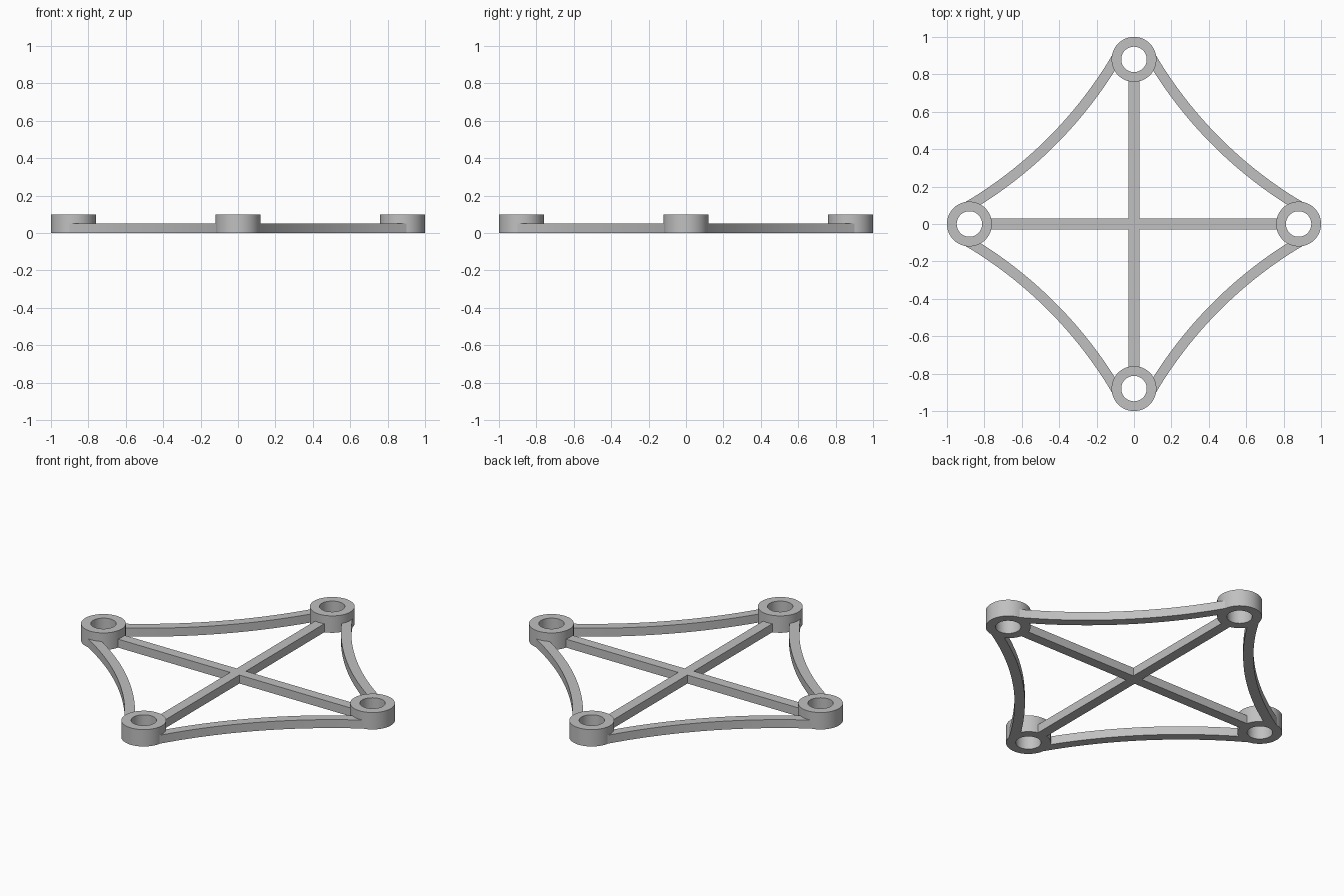
import bpy, bmesh, math

cube = bpy.data.objects.get("Cube")
if cube:
    bpy.data.objects.remove(cube, do_unlink=True)

RING_R, HOLE_R, RING_POS = 0.12, 0.068, 0.88
RING_H, BAR_H, BAR_HALF = 0.10, 0.05, 0.03
ARC_CENTRE, ARC_R, ARC_W = 2.044, 2.24, 0.055

grey = bpy.data.materials.new("plain grey")
grey.use_nodes = True
colour = (0.53, 0.53, 0.53, 1)
grey.diffuse_color = colour
grey.node_tree.nodes["Principled BSDF"].inputs["Base Color"].default_value = colour


def strip_solid(name, inner, outer, height, closed=False):
    """Solid between two matching outlines, standing on the floor."""
    bm = bmesh.new()
    rows = [[bm.verts.new((x, y, 0)) for x, y in line] for line in (inner, outer)]
    n = len(inner)
    for i in range(n if closed else n - 1):
        j = (i + 1) % n
        bm.faces.new((rows[0][i], rows[1][i], rows[1][j], rows[0][j]))
    top = bmesh.ops.extrude_face_region(bm, geom=bm.faces[:])["geom"]
    bmesh.ops.translate(bm, vec=(0, 0, height),
                        verts=[v for v in top if isinstance(v, bmesh.types.BMVert)])
    bmesh.ops.recalc_face_normals(bm, faces=bm.faces[:])
    mesh = bpy.data.meshes.new(name)
    bm.to_mesh(mesh)
    bm.free()
    mesh.materials.append(grey)
    obj = bpy.data.objects.new(name, mesh)
    bpy.context.collection.objects.link(obj)
    bpy.ops.object.select_all(action="DESELECT")
    obj.select_set(True)
    bpy.context.view_layer.objects.active = obj
    bpy.ops.object.shade_smooth_by_angle(angle=math.radians(30))
    return obj


def arc(cx, cy, r, start, end, steps):
    angles = [math.radians(start + (end - start) * i / steps) for i in range(steps + 1)]
    return [(cx + r * math.cos(a), cy + r * math.sin(a)) for a in angles]


# Corner rings and curved edge bars, one of each per quarter turn
places = ("left", "back", "right", "front")
edges = ("back_left", "back_right", "front_right", "front_left")
for k in range(4):
    turn = k * math.pi / 2
    ring = strip_solid(places[k] + "_ring",
                       arc(RING_POS, 0, HOLE_R, 0, 360, 64)[:-1],
                       arc(RING_POS, 0, RING_R, 0, 360, 64)[:-1], RING_H, closed=True)
    rim = strip_solid(edges[k] + "_curved_bar",
                      arc(ARC_CENTRE, ARC_CENTRE, ARC_R + ARC_W, 210.7, 239.3, 32),
                      arc(ARC_CENTRE, ARC_CENTRE, ARC_R, 210.7, 239.3, 32), BAR_H)
    ring.rotation_euler.z = rim.rotation_euler.z = turn

# Straight bars crossing in the middle, ending inside the rings
reach = RING_POS - RING_R + 0.02
for name, turn in (("side_to_side_bar", 0), ("front_to_back_bar", math.pi / 2)):
    bar = strip_solid(name, [(-reach, -BAR_HALF), (reach, -BAR_HALF)],
                      [(-reach, BAR_HALF), (reach, BAR_HALF)], BAR_H)
    bar.rotation_euler.z = turn
